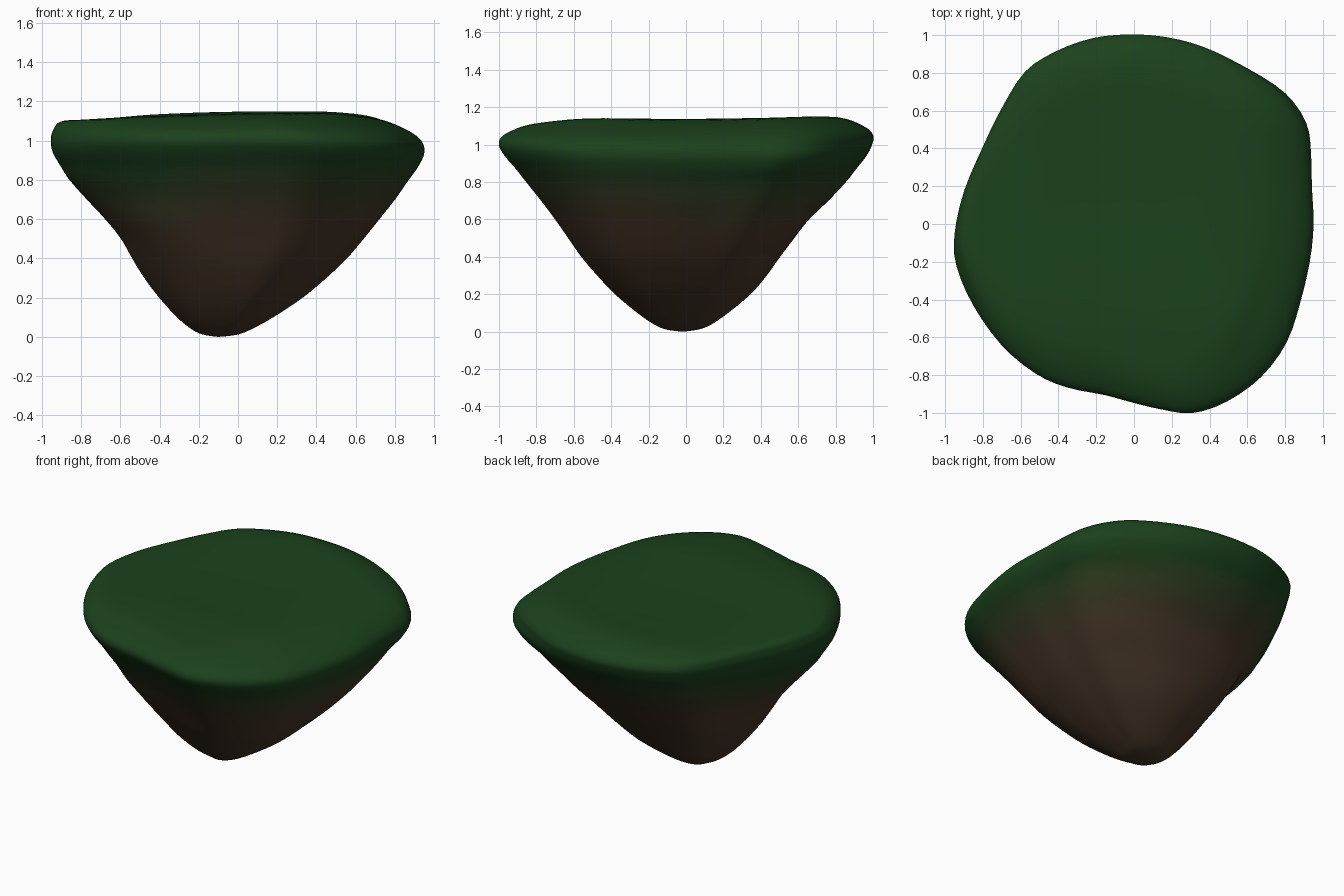
import bpy, bmesh, math
from mathutils import Vector

if "Cube" in bpy.data.objects:
    bpy.data.objects.remove(bpy.data.objects["Cube"])

# Plan outline of the rim, counter-clockwise from +x
OUTLINE = [(.95, 0), (.94, .2), (.93, .4), (.9, .55), (.79, .7), (.6, .83), (.4, .93), (.2, .985),
           (0, 1), (-.2, .98), (-.4, .91), (-.57, .8), (-.7, .6), (-.8, .4), (-.9, .17), (-.95, -.05),
           (-.94, -.22), (-.85, -.43), (-.7, -.64), (-.52, -.79), (-.35, -.865), (-.15, -.905),
           (0, -.945), (.15, -.98), (.32, -1), (.5, -.94), (.68, -.81), (.81, -.63), (.88, -.42), (.93, -.2)]

# Cross-section extents: z, x min, x max, y min, y max
LEVELS = [(0, -.1, -.1, -.02, -.02), (.01, -.17, -.01, -.1, .06), (.035, -.23, .06, -.165, .13),
          (.1, -.31, .18, -.26, .225), (.2, -.4, .33, -.38, .345), (.3, -.475, .45, -.475, .43),
          (.4, -.535, .555, -.56, .5), (.5, -.59, .64, -.63, .575), (.6, -.67, .72, -.7, .655),
          (.7, -.765, .8, -.775, .76), (.8, -.855, .87, -.855, .855), (.87, -.9, .92, -.91, .91),
          (.94, -.94, .95, -.97, .965), (1, -.95, .935, -1, .995), (1.05, -.94, .87, -.96, 1),
          (1.098, -.9, .76, -.83, .95)]

# Local swellings: direction in degrees, angular width, height, height spread, amount
BULGES = [(135, 25, .45, .22, .13), (-135, 25, .55, .15, .06), (45, 25, .55, .15, .04),
          (45, 22, .9, .07, .025), (45, 25, 1.1, .05, .04), (-65, 25, 1.1, .05, .05)]


def spline(points, steps, closed=False):
    """Catmull-Rom resampling of a list of vectors."""
    n, out = len(points), []
    for i in range(n if closed else n - 1):
        idx = [i - 1, i, i + 1, i + 2]
        a, b, c, d = [points[k % n if closed else min(max(k, 0), n - 1)] for k in idx]
        for s in range(steps):
            t = s / steps
            out.append(.5 * (2 * b + (c - a) * t + (2 * a - 5 * b + 4 * c - d) * t * t
                             + (3 * b - a - 3 * c + d) * t ** 3))
    return out if closed else out + [points[-1]]


def bulge(p, z):
    """Radial swelling factor at a plan direction and height."""
    deg, total = math.degrees(math.atan2(p.y, p.x)), 1
    for d, w, h, s, amount in BULGES:
        off = ((deg - d + 180) % 360 - 180) / w
        total += amount * math.exp(-off * off - ((z - h) / s) ** 2)
    return total


# Stack the sections from the tip to the rim
plan = spline([Vector((x, y, 0)) for x, y in OUTLINE], 3, True)
rings = []
for z, x0, x1, y0, y1 in LEVELS:
    ring = []
    for p in plan:
        q = p * bulge(p, z)
        ring.append(Vector(((x0 + x1) / 2 + q.x * (x1 - x0) / 1.9,
                            (y0 + y1) / 2 + q.y * (y1 - y0) / 2, z)))
    rings.append(ring)

# Gently uneven grassy top
rim, centre = rings[-1], Vector((-.07, .06, 0))
for f in (.85, .6, .35, .12, 0):
    row = []
    for p in rim:
        q = centre + (p - centre) * f
        q.z = (1.13 + .018 * q.x + .035 * q.y * q.y - .008 * (f > .8)
               - .2 * max(0, -.4 - q.y) ** 2 - .15 * max(0, q.x - .4) ** 2)
        row.append(q)
    rings.append(row)

columns = [spline(list(col), 4) for col in zip(*rings)]
bm = bmesh.new()
grid = [[bm.verts.new(p) for p in col] for col in columns]
n, m = len(grid), len(grid[0])
BANDS = 10
for i in range(n):
    a, b = grid[i], grid[(i + 1) % n]
    for j in range(m - 1):
        face = bm.faces.new((a[j], b[j], b[j + 1], a[j + 1]))
        face.smooth = True
        c = face.calc_center_median()
        # Soil fades into grass along a wavy line
        ang = math.atan2(c.y, c.x)
        h = c.z + .03 * math.sin(2 * ang + .6) + .02 * math.sin(5 * ang)
        face.material_index = round(min(max((h - .56) / .33, 0), 1) * (BANDS - 1))
bmesh.ops.remove_doubles(bm, verts=bm.verts, dist=.0005)
bmesh.ops.dissolve_degenerate(bm, edges=bm.edges, dist=.0001)
bmesh.ops.recalc_face_normals(bm, faces=bm.faces)

mesh = bpy.data.meshes.new("floating_island")
bm.to_mesh(mesh)
bm.free()
island = bpy.data.objects.new("floating_island", mesh)
bpy.context.collection.objects.link(island)

# Soil to grass colours
soil, grass = Vector((.06, .036, .02)), Vector((.011, .054, .012))
for k in range(BANDS):
    mat = bpy.data.materials.new(f"soil_to_grass_{k}")
    mat.diffuse_color = (*soil.lerp(grass, k / (BANDS - 1)), 1)
    mat.use_nodes = True
    mat.node_tree.nodes["Principled BSDF"].inputs["Base Color"].default_value = mat.diffuse_color
    mesh.materials.append(mat)
